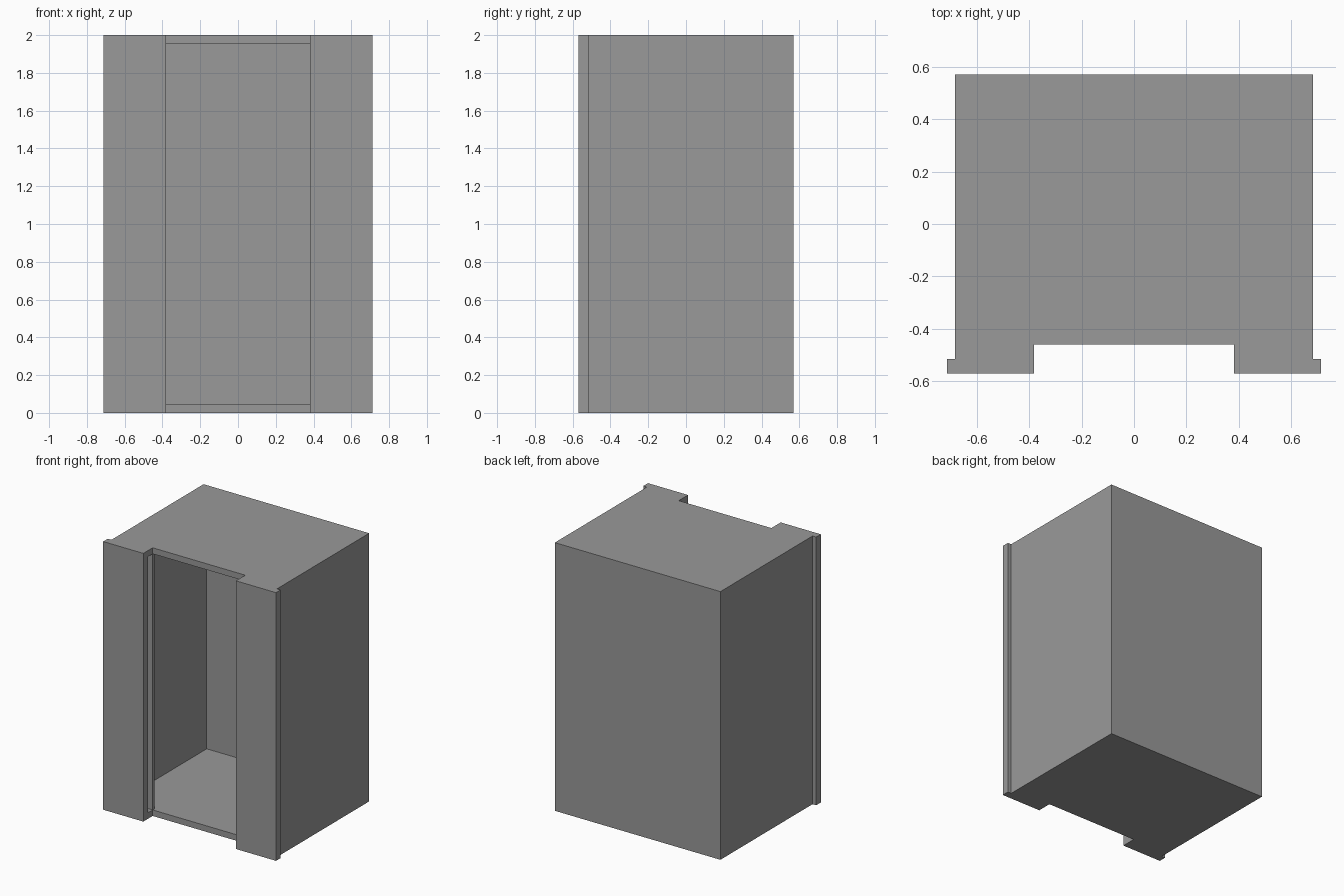
import bpy
import bmesh

default = bpy.data.objects.get("Cube")
if default:
    bpy.data.objects.remove(default, do_unlink=True)

GREY = (0.32, 0.32, 0.32, 1.0)
metal = bpy.data.materials.new("grey_metal")
metal.use_nodes = True
metal.diffuse_color = GREY
metal.node_tree.nodes["Principled BSDF"].inputs["Base Color"].default_value = GREY

HEIGHT = 2.0
SLAB = 0.045          # floor and ceiling thickness
DOOR = 0.382          # half width of the doorway
FRONT, POCKET, SILL, BACK = -0.57, -0.515, -0.46, 0.57
SIDE, FLANGE = 0.683, 0.713
INNER = 0.643         # half width of the inside


def prism(name, half, z0, z1):
    """Mirror a half outline across x = 0 and extrude it upwards."""
    outline = half + [(-x, y) for x, y in reversed(half)]
    bm = bmesh.new()
    base = bm.faces.new([bm.verts.new((x, y, z0)) for x, y in outline])
    top = bmesh.ops.extrude_face_region(bm, geom=[base])["geom"]
    bmesh.ops.translate(bm, vec=(0, 0, z1 - z0),
                        verts=[v for v in top if isinstance(v, bmesh.types.BMVert)])
    bmesh.ops.recalc_face_normals(bm, faces=bm.faces)
    mesh = bpy.data.meshes.new(name)
    bm.to_mesh(mesh)
    bm.free()
    mesh.materials.append(metal)
    obj = bpy.data.objects.new(name, mesh)
    bpy.context.collection.objects.link(obj)
    return obj


# Cabin with wide front flanges and a recessed doorway
cabin = prism("cabin_shell", [
    (DOOR, SILL), (DOOR, FRONT), (FLANGE, FRONT), (FLANGE, POCKET),
    (SIDE, POCKET), (SIDE, BACK)], 0, HEIGHT)

# Hollow: doorway, sliding door pockets and the room behind
hollow = prism("hollow_cutter", [
    (DOOR, FRONT - 0.1), (DOOR, POCKET), (INNER, POCKET), (INNER, SILL),
    (DOOR, SILL), (DOOR, SILL + 0.02), (INNER, SILL + 0.02),
    (INNER, BACK - 0.02)], SLAB, HEIGHT - SLAB)
hollow.hide_render = True

cut = cabin.modifiers.new("hollow", 'BOOLEAN')
cut.operation = 'DIFFERENCE'
cut.solver = 'EXACT'
cut.object = hollow
bpy.context.view_layer.objects.active = cabin
bpy.ops.object.modifier_apply(modifier=cut.name)
bpy.data.objects.remove(hollow, do_unlink=True)
